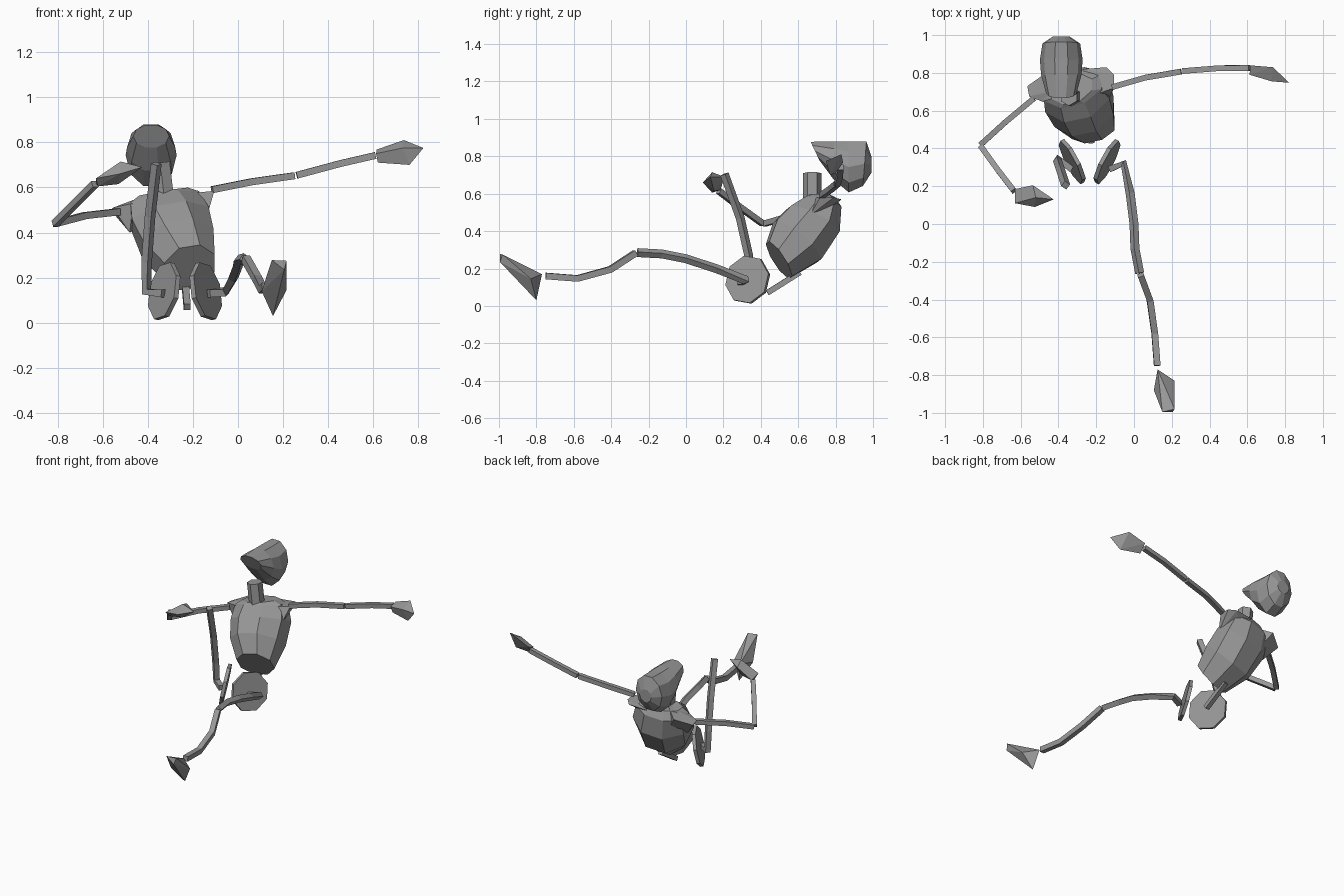
import bpy
import bmesh
import math
from mathutils import Vector

# Remove the default object
default = bpy.data.objects.get("Cube")
if default:
    bpy.data.objects.remove(default, do_unlink=True)

# Single flat grey
grey = bpy.data.materials.new("plain_grey")
grey.use_nodes = True
COLOR = (0.31, 0.31, 0.31, 1)
grey.diffuse_color = COLOR
grey.node_tree.nodes["Principled BSDF"].inputs["Base Color"].default_value = COLOR


def finish(name, bm):
    """Turn a bmesh into a flat-shaded object in the scene."""
    bmesh.ops.recalc_face_normals(bm, faces=bm.faces)
    mesh = bpy.data.meshes.new(name)
    bm.to_mesh(mesh)
    bm.free()
    mesh.materials.append(grey)
    obj = bpy.data.objects.new(name, mesh)
    bpy.context.collection.objects.link(obj)
    return obj


def hull(name, points):
    """Faceted solid around a few corner points."""
    bm = bmesh.new()
    for p in points:
        bm.verts.new(p)
    result = bmesh.ops.convex_hull(bm, input=bm.verts)
    loose = [v for v in result["geom_interior"] if isinstance(v, bmesh.types.BMVert)]
    bmesh.ops.delete(bm, geom=loose, context="VERTS")
    return finish(name, bm)


def ring(center, across, depth, sides, offset=0.5):
    """Closed polygon spanned by two half-axis vectors."""
    points = []
    for i in range(sides):
        angle = math.tau * (i + offset) / sides
        points.append(center + across * math.cos(angle) + depth * math.sin(angle))
    return points


def loft(name, rings):
    """Capped skin through matching rings of points."""
    bm = bmesh.new()
    loops = [[bm.verts.new(p) for p in points] for points in rings]
    count = len(loops[0])
    for low, high in zip(loops, loops[1:]):
        for i in range(count):
            j = (i + 1) % count
            bm.faces.new((low[i], low[j], high[j], high[i]))
    bm.faces.new(loops[0])
    bm.faces.new(loops[-1])
    return finish(name, bm)


def rod(name, path, width=0.03, sides=4):
    """Thin bar swept along a bent path."""
    points = [Vector(p) for p in path]
    rings = []
    side = None
    for i, point in enumerate(points):
        before = points[max(i - 1, 0)]
        after = points[min(i + 1, len(points) - 1)]
        if before == point or after == point:
            tangent = (after - before).normalized()
        else:
            tangent = ((point - before).normalized() + (after - point).normalized()).normalized()
        if side is None:
            up = Vector((0, 0, 1)) if abs(tangent.z) < 0.9 else Vector((0, 1, 0))
            side = tangent.cross(up)
        side = (side - tangent * side.dot(tangent)).normalized()
        other = tangent.cross(side)
        radius = width / 2 / math.cos(math.pi / sides)
        rings.append(ring(point, side * radius, other * radius, sides))
    return loft(name, rings)


# Head: tilted back, lofted from the face to the back of the skull
head_rings = []
for y, low, high, half, lean in (
    (0.69, 0.775, 0.88, 0.08, -0.025),
    (0.79, 0.67, 0.885, 0.107, 0.0),
    (0.87, 0.60, 0.885, 0.113, 0.0),
    (0.955, 0.635, 0.885, 0.1, 0.01),
    (0.992, 0.71, 0.80, 0.045, 0.0),
):
    middle = Vector((-0.385, y, (low + high) / 2))
    head_rings.append(ring(middle, Vector((half, 0, 0)),
                           Vector((0, lean, (high - low) / 2)), 10, 0))
loft("head", head_rings)

# Neck
rod("neck", [(-0.325, 0.675, 0.54), (-0.345, 0.675, 0.71)], 0.085, 6)

# Torso: leaning rings, each given by its front and back edge
ACROSS = Vector((0.97, 0.2, 0.16)).normalized()
torso_rings = []
for x, half, front, back in (
    (-0.215, 0.125, (0.435, 0.34), (0.56, 0.15)),
    (-0.265, 0.175, (0.475, 0.455), (0.715, 0.24)),
    (-0.30, 0.19, (0.55, 0.53), (0.81, 0.385)),
    (-0.325, 0.17, (0.625, 0.575), (0.82, 0.52)),
    (-0.33, 0.12, (0.64, 0.585), (0.79, 0.575)),
):
    front, back = Vector((x, *front)), Vector((x, *back))
    torso_rings.append(ring((front + back) / 2, ACROSS * half,
                            (back - front) * 0.53, 8))
loft("torso", torso_rings)

# Shoulders
hull("left_shoulder", [
    (-0.27, 0.82, 0.56), (-0.145, 0.83, 0.57), (-0.107, 0.79, 0.58),
    (-0.105, 0.72, 0.585), (-0.135, 0.66, 0.48), (-0.25, 0.67, 0.57), (-0.25, 0.72, 0.48)])
hull("right_shoulder", [
    (-0.565, 0.73, 0.50), (-0.555, 0.675, 0.51), (-0.465, 0.80, 0.54),
    (-0.465, 0.64, 0.53), (-0.48, 0.66, 0.40), (-0.37, 0.72, 0.58), (-0.40, 0.75, 0.44)])

# Arms
rod("left_upper_arm", [(-0.115, 0.725, 0.59), (0.06, 0.775, 0.625), (0.25, 0.807, 0.652)])
rod("left_forearm", [(0.26, 0.81, 0.654), (0.45, 0.825, 0.705), (0.61, 0.826, 0.742)])
rod("right_upper_arm", [(-0.53, 0.665, 0.492), (-0.68, 0.54, 0.475), (-0.812, 0.42, 0.44)])
rod("right_forearm", [(-0.81, 0.41, 0.44), (-0.72, 0.285, 0.53), (-0.635, 0.175, 0.615)])

# Hands
hull("left_hand", [
    (0.615, 0.84, 0.768), (0.612, 0.79, 0.75), (0.62, 0.80, 0.71), (0.735, 0.83, 0.81),
    (0.73, 0.755, 0.775), (0.822, 0.748, 0.775), (0.76, 0.77, 0.70)])
hull("right_hand", [
    (-0.63, 0.185, 0.62), (-0.63, 0.11, 0.64), (-0.62, 0.14, 0.605), (-0.535, 0.205, 0.69),
    (-0.425, 0.13, 0.69), (-0.525, 0.09, 0.66), (-0.52, 0.14, 0.715), (-0.53, 0.15, 0.615)])

# Pelvis: a mirrored pair of tilted octagonal plates
for name, sign in (("left_hip_plate", 1), ("right_hip_plate", -1)):
    center = Vector((-0.235 + sign * 0.092, 0.33, 0.14))
    along = Vector((sign * 0.46, 0.89, 0)).normalized()
    rise = Vector((sign * -0.22, 0, 1))
    rise = (rise - along * rise.dot(along)).normalized()
    normal = along.cross(rise)
    loft(name, [ring(center + normal * t, along * 0.13, rise * 0.132, 8, 0.3)
                for t in (-0.011, 0.011)])

# Lower spine
rod("lower_spine", [(-0.225, 0.435, 0.07), (-0.235, 0.61, 0.18)])

# Legs
rod("left_thigh", [
    (-0.13, 0.29, 0.13), (-0.055, 0.32, 0.138), (-0.02, 0.16, 0.2),
    (0.0, 0.0, 0.252), (0.005, -0.13, 0.278), (0.03, -0.26, 0.285)], 0.034)
rod("left_shin", [
    (0.035, -0.27, 0.283), (0.085, -0.405, 0.195),
    (0.11, -0.58, 0.147), (0.123, -0.75, 0.16)], 0.034)
rod("right_thigh", [
    (-0.33, 0.29, 0.13), (-0.405, 0.345, 0.138), (-0.405, 0.335, 0.27),
    (-0.39, 0.29, 0.47), (-0.362, 0.205, 0.705)], 0.034)

# Foot
hull("left_foot", [
    (0.215, -0.98, 0.275), (0.15, -0.995, 0.278), (0.205, -0.995, 0.235),
    (0.125, -0.77, 0.17), (0.105, -0.88, 0.14), (0.215, -0.83, 0.145), (0.155, -0.80, 0.03)])
